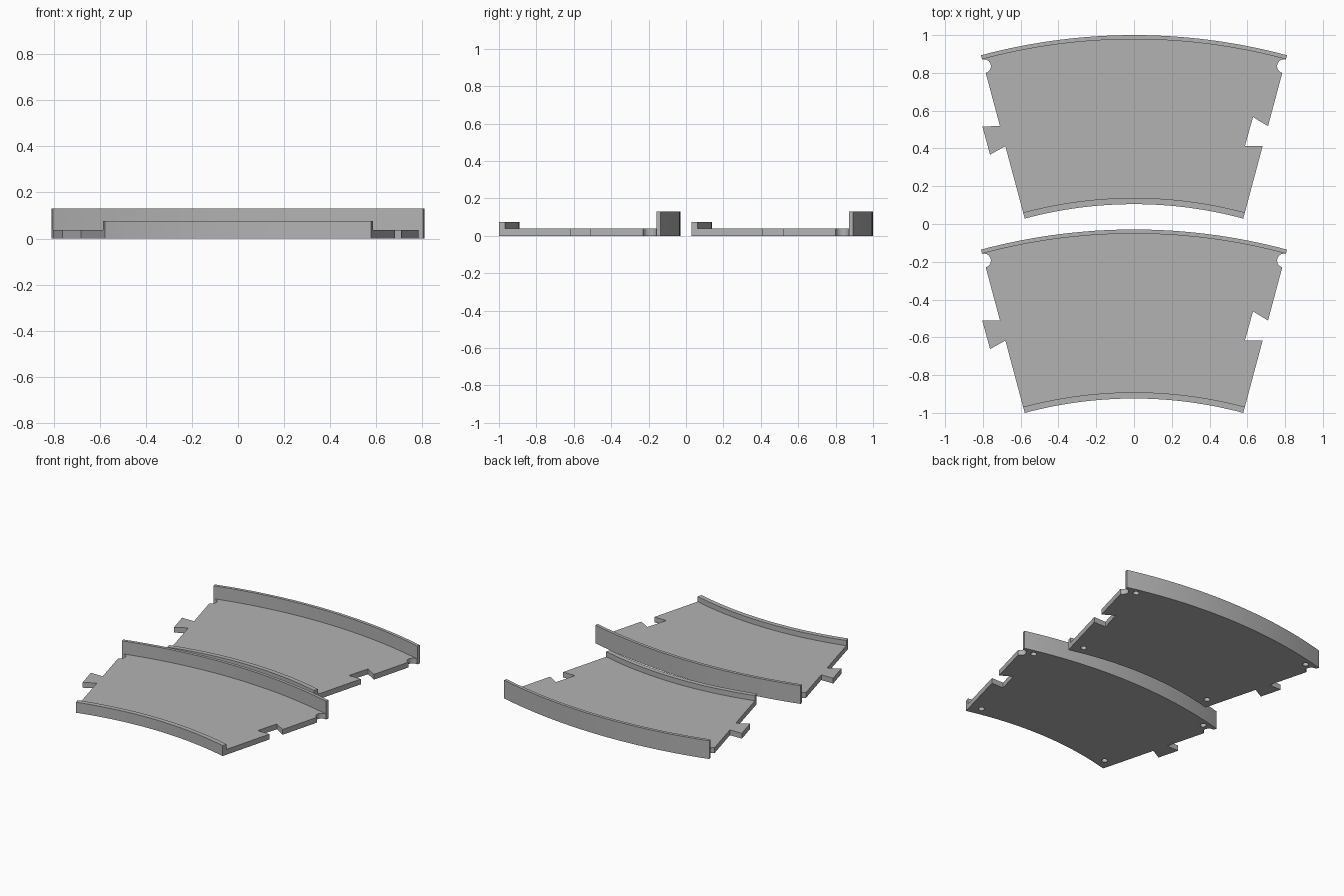
import bpy, bmesh, math

if "Cube" in bpy.data.objects:
    bpy.data.objects.remove(bpy.data.objects["Cube"])

HALF = math.radians(15)      # half the sector angle
CY = -2.13                   # centre of curvature
R_IN, R_LIP, R_WALL, R_OUT = 2.235, 2.268, 3.108, 3.13
FLOOR, LIP, WALL = 0.038, 0.075, 0.13
SHIFT = 1.029                # spacing between the two tiles

grey = bpy.data.materials.new("grey")
grey.diffuse_color = (0.45, 0.45, 0.45, 1)
grey.use_nodes = True
grey.node_tree.nodes["Principled BSDF"].inputs["Base Color"].default_value = grey.diffuse_color


def polar(r, a):
    return (r * math.sin(a), CY + r * math.cos(a))


def arc(r, a0, a1, n=32):
    return [polar(r, a0 + (a1 - a0) * i / n) for i in range(n + 1)]


def prism(name, pts, z0, z1):
    bm = bmesh.new()
    face = bm.faces.new([bm.verts.new((x, y, z0)) for x, y in pts])
    ext = bmesh.ops.extrude_face_region(bm, geom=[face])
    verts = [v for v in ext["geom"] if isinstance(v, bmesh.types.BMVert)]
    bmesh.ops.translate(bm, vec=(0, 0, z1 - z0), verts=verts)
    bmesh.ops.recalc_face_normals(bm, faces=bm.faces)
    mesh = bpy.data.meshes.new(name)
    bm.to_mesh(mesh)
    bm.free()
    mesh.materials.append(grey)
    obj = bpy.data.objects.new(name, mesh)
    bpy.context.collection.objects.link(obj)
    return obj


def combine(target, tool, operation):
    mod = target.modifiers.new(operation, "BOOLEAN")
    mod.operation, mod.object, mod.solver = operation, tool, "EXACT"
    bpy.context.view_layer.objects.active = target
    bpy.ops.object.modifier_apply(modifier=mod.name)
    bpy.data.objects.remove(tool)


def band(name, r0, r1, z0, z1):
    return prism(name, arc(r0, -HALF, HALF) + arc(r1, HALF, -HALF), z0, z1)


# Round bite in each side edge beside the tall wall
s, c = math.sin(HALF), math.cos(HALF)
bx, by = polar(3.07, HALF)
bite = []
for i in range(13):
    t = math.pi * (1 - i / 12)
    u, n = 0.037 * math.cos(t), 0.037 * math.sin(t)
    bite.append((bx + u * s - n * c, by + u * c + n * s))

# Deck outline: dovetail socket on the right, matching tab on the left
socket = [(0.681, 0.412), (0.587, 0.412), (0.63, 0.566), (0.7095, 0.518)]
tab = [(-0.7095, 0.518), (-0.803, 0.517), (-0.762, 0.367), (-0.681, 0.412)]
outline = (arc(R_IN, -HALF, HALF) + socket + bite + arc(R_WALL + 0.01, HALF, -HALF)
           + [(-x, y) for x, y in reversed(bite)] + tab)
tile = prism("curved_tile", outline, 0, FLOOR)

# Tall outer wall and low inner lip
combine(tile, band("outer_wall", R_WALL, R_OUT, 0, WALL), "UNION")
combine(tile, band("inner_lip", R_IN, R_LIP, 0, LIP), "UNION")

# Blind peg holes under the four corners
for hx, hy in ((0.52, 0.113), (0.715, 0.872)):
    for side in (-1, 1):
        ring = [(side * hx + 0.02 * math.cos(k * math.pi / 8),
                 hy + 0.02 * math.sin(k * math.pi / 8)) for k in range(16)]
        combine(tile, prism("peg_hole", ring, -0.05, 0.025), "DIFFERENCE")

tile.select_set(True)
bpy.context.view_layer.objects.active = tile
bpy.ops.object.shade_smooth_by_angle(angle=math.radians(25))

# Second identical tile in front
front = tile.copy()
front.name = "front_curved_tile"
front.location.y = -SHIFT
bpy.context.collection.objects.link(front)
tile.name = "back_curved_tile"
